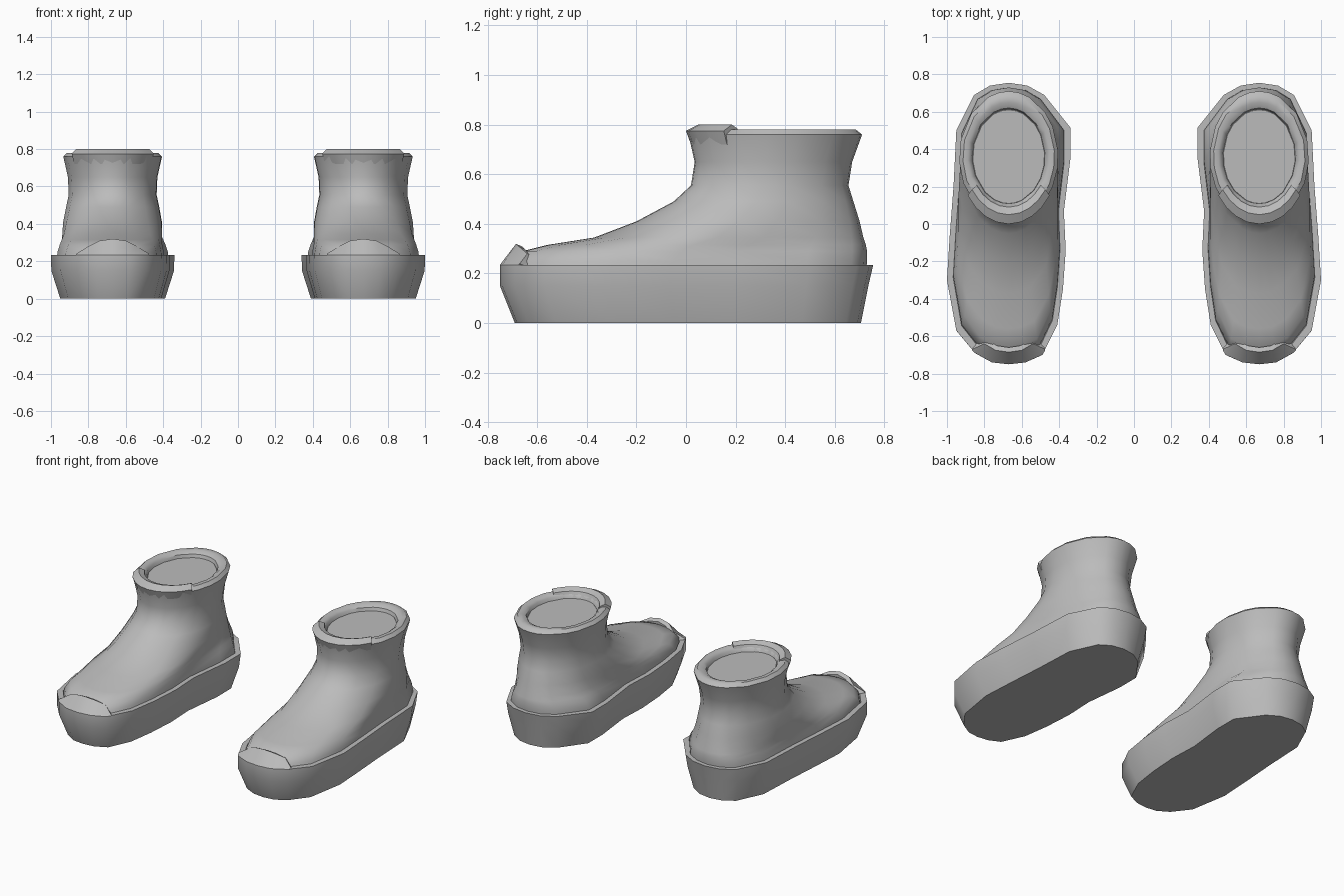
import bpy, bmesh, math

if "Cube" in bpy.data.objects:
    bpy.data.objects.remove(bpy.data.objects["Cube"])

grey = bpy.data.materials.new("plain grey")
grey.use_nodes = True
grey.diffuse_color = (0.5, 0.5, 0.5, 1)
grey.node_tree.nodes["Principled BSDF"].inputs["Base Color"].default_value = (0.5, 0.5, 0.5, 1)

CENTRE = 0.67
FRONT, BACK, HALF = -0.75, 0.755, 0.33
# Footprint around one shoe: (distance towards the outer side, y)
OUTLINE = [(0, .755), (.1, .74), (.185, .69), (.28, .5), (.295, .2), (.315, -.06),
           (.33, -.3), (.28, -.57), (.18, -.69), (.09, -.74), (0, -.75), (-.09, -.74),
           (-.18, -.7), (-.26, -.54), (-.29, -.35), (-.305, -.14), (-.295, .07),
           (-.33, .35), (-.33, .515), (-.19, .69), (-.1, .74)]


def ring(z, front, back, half, roundness=0.0):
    """Footprint fitted to the given extents, blended towards an oval."""
    points = []
    for x, y in OUTLINE:
        n = 2 * (y - FRONT) / (BACK - FRONT) - 1
        oval = math.copysign(math.sqrt(max(0, 1 - n * n)), x)
        across = (1 - roundness) * x / HALF + roundness * oval
        points.append((across * half, (front + back) / 2 + n * (back - front) / 2, z))
    return points


def loft(name, side, rows, closed=True, cap_start=False, cap_end=False):
    """Skin a list of rows and place the part on one side."""
    bm = bmesh.new()
    grid = [[bm.verts.new((side * (CENTRE + x), y, z)) for x, y, z in row] for row in rows]
    count = len(rows[0])
    for a, b in zip(grid, grid[1:]):
        for i in range(count if closed else count - 1):
            j = (i + 1) % count
            bm.faces.new((a[i], a[j], b[j], b[i]))
    if cap_start:
        bm.faces.new(grid[0])
    if cap_end:
        bm.faces.new(grid[-1])
    if not closed:
        for end in (0, -1):
            bm.faces.new([row[end] for row in grid])
        bm.faces.new(grid[0] + grid[-1][::-1])
    bmesh.ops.recalc_face_normals(bm, faces=bm.faces)
    mesh = bpy.data.meshes.new(name)
    bm.to_mesh(mesh)
    bm.free()
    mesh.materials.append(grey)
    part = bpy.data.objects.new(name, mesh)
    bpy.context.collection.objects.link(part)
    bpy.ops.object.select_all(action='DESELECT')
    part.select_set(True)
    bpy.context.view_layer.objects.active = part
    bpy.ops.object.shade_smooth_by_angle(angle=math.radians(40))


def arc_row(z, front, back, half):
    """Front part of an oval, used for the overlapping collar flap."""
    row = []
    for i in range(9):
        a = math.radians(215 + i * 110 / 8)
        row.append((half * math.cos(a),
                    (front + back) / 2 + (back - front) / 2 * math.sin(a), z))
    return row


for label, side in (("left", 1), ("right", -1)):
    # Thick sole with a flat ledge round the upper
    sole = [ring(0, -.69, .705, .28), ring(.15, -.75, .735, .328),
            ring(.235, -.75, .755, .33), ring(.235, -.715, .72, .297),
            ring(.2, -.70, .71, .29)]
    loft(label + "_sole", side, sole, cap_start=True)

    # Foot and ankle, ending in a rolled collar
    upper = [ring(.2, -.715, .725, .30), ring(.25, -.70, .73, .295),
             ring(.29, -.66, .73, .285, .1), ring(.315, -.56, .725, .28, .3),
             ring(.345, -.37, .715, .275, .6), ring(.41, -.2, .70, .267, .9),
             ring(.49, -.05, .675, .25, 1), ring(.555, .02, .655, .236, 1),
             ring(.65, .035, .67, .24, 1), ring(.76, .01, .71, .265, 1),
             ring(.78, .04, .685, .245, 1), ring(.78, .08, .65, .22, 1),
             ring(.765, .1, .62, .2, 1), ring(.735, .11, .61, .192, 1)]
    loft(label + "_upper", side, upper)

    # Flat lining closing the opening
    lining = [ring(.735, .1, .62, .2, 1), ring(.745, .11, .61, .192, 1)]
    loft(label + "_lining", side, lining, cap_end=True)

    # Raised flap of the collar at the front
    flap = [arc_row(.72, .02, .70, .25), arc_row(.775, 0, .715, .268),
            arc_row(.80, .05, .68, .24), arc_row(.785, .09, .64, .21),
            arc_row(.74, .11, .62, .195)]
    loft(label + "_collar_flap", side, flap, closed=False)

    # Toe cap rising from the sole rim, with a notched back edge
    rim = [(x, y, .235) for x, y in OUTLINE[8:13]]
    rim = [(.195, -.675, .235)] + rim + [(-.195, -.675, .235)]
    crest = [(.195, -.67, .24), (.13, -.64, .28), (.07, -.675, .31), (0, -.685, .32),
             (-.07, -.675, .31), (-.13, -.64, .28), (-.195, -.67, .24)]
    lip = [(x * .93, y + .025, z - .012) for x, y, z in crest]
    under = [(x * .9, y + .02, .21) for x, y, z in crest]
    loft(label + "_toe_cap", side, [rim, crest, lip, under], closed=False)
